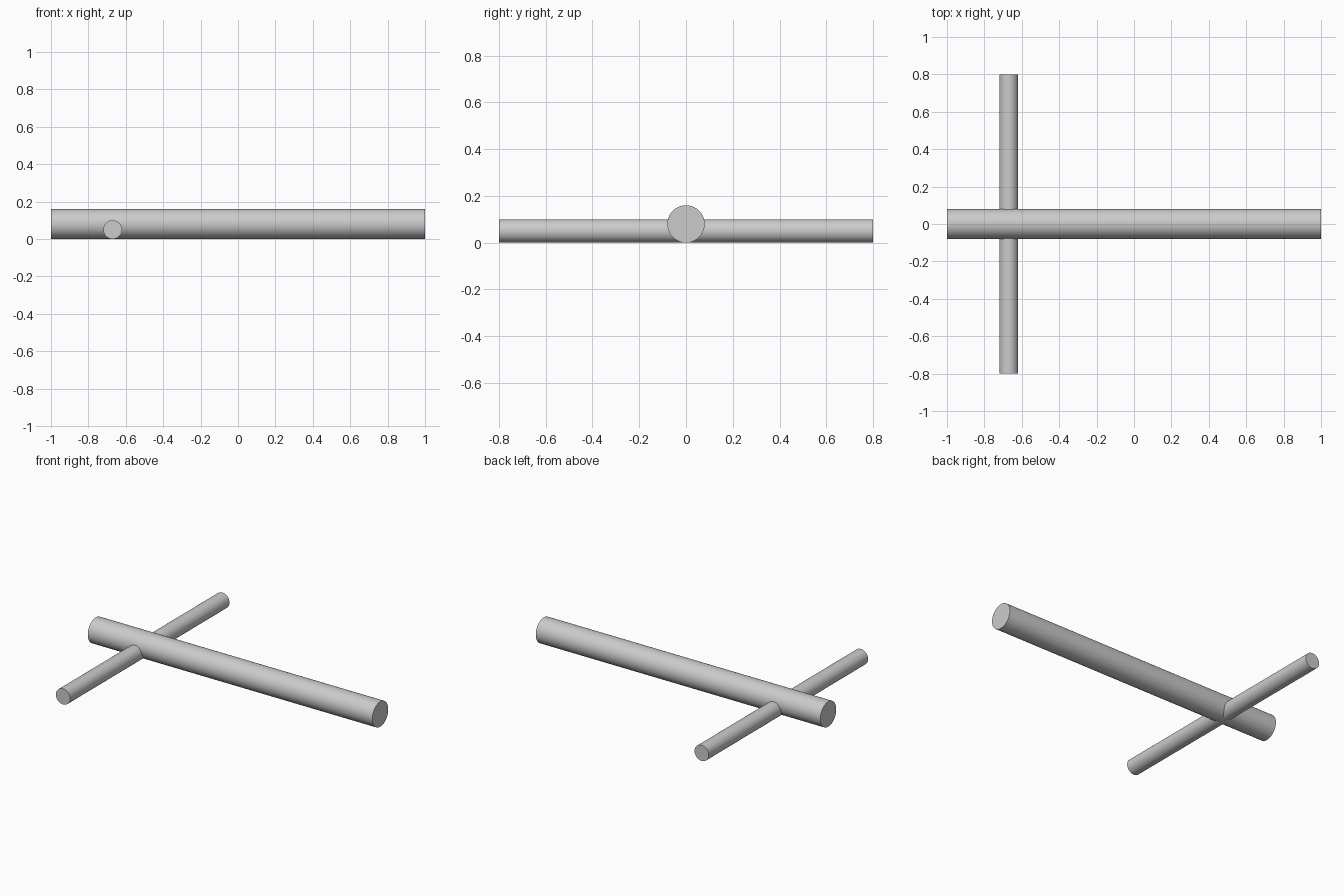
import bpy
import math

# Remove the default object
cube = bpy.data.objects.get("Cube")
if cube:
    bpy.data.objects.remove(cube, do_unlink=True)

# Single grey material
COLOUR = (0.6, 0.6, 0.6, 1.0)
grey = bpy.data.materials.new("plain_grey")
grey.use_nodes = True
grey.diffuse_color = COLOUR
bsdf = next(n for n in grey.node_tree.nodes if n.type == 'BSDF_PRINCIPLED')
bsdf.inputs["Base Color"].default_value = COLOUR


def rod(name, radius, length, x, rotation):
    """Smooth capped cylinder lying on the ground."""
    bpy.ops.mesh.primitive_cylinder_add(
        vertices=64, radius=radius, depth=length,
        location=(x, 0, radius), rotation=rotation)
    obj = bpy.context.object
    obj.name = name
    bpy.ops.object.transform_apply(location=False, rotation=True, scale=True)
    obj.data.materials.append(grey)
    bpy.ops.object.shade_smooth_by_angle(angle=math.radians(30))
    return obj


# Long shaft along x, thinner crossbar along y
rod("main_shaft", 0.08, 2.0, 0, (0, math.pi / 2, 0))
rod("crossbar", 0.05, 1.6, -0.67, (math.pi / 2, 0, 0))
